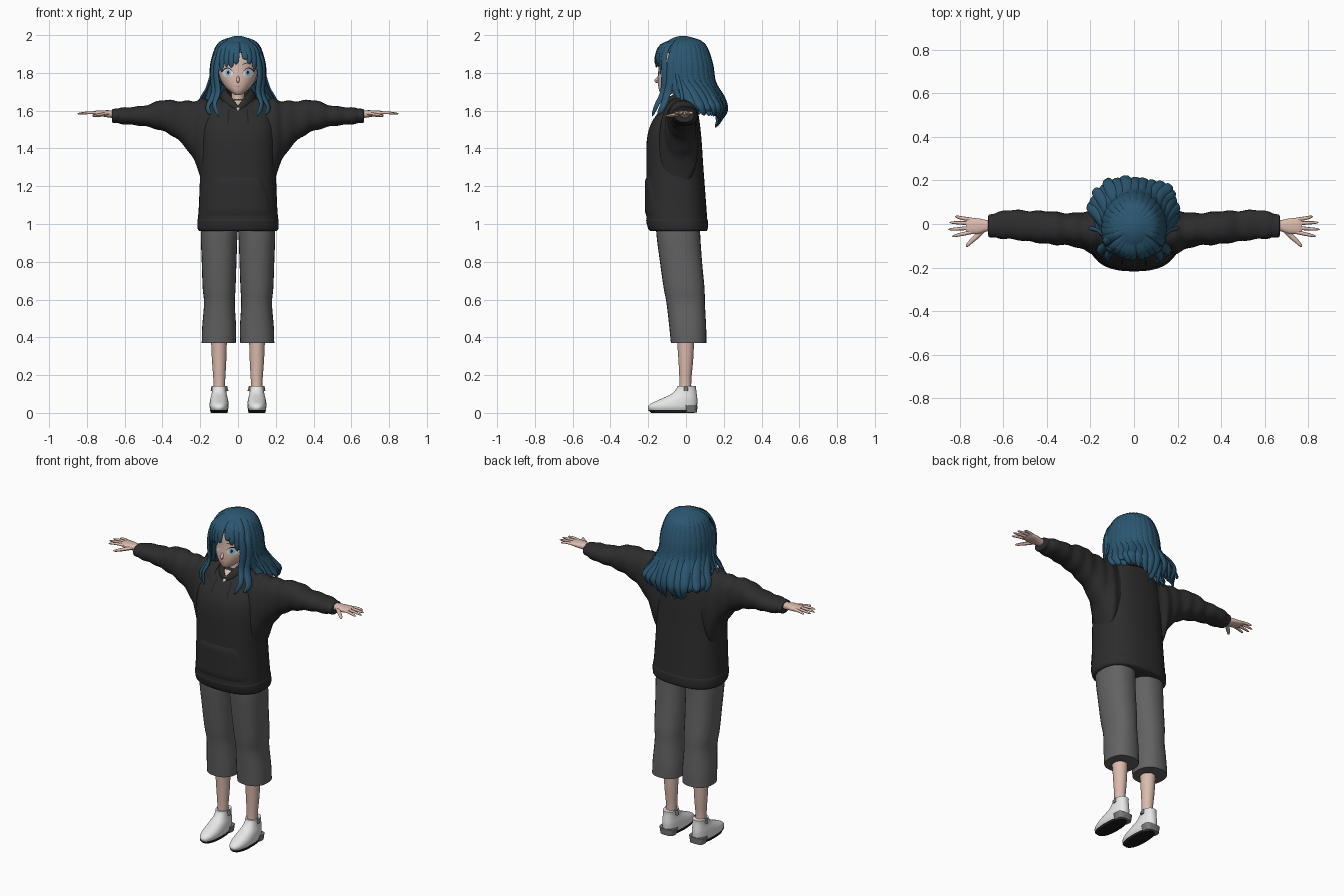
import bpy, bmesh, random
from math import sin, cos, pi, sqrt, copysign, radians
from mathutils import Vector
from mathutils.bvhtree import BVHTree

random.seed(4)
if "Cube" in bpy.data.objects:
    bpy.data.objects.remove(bpy.data.objects["Cube"])


def material(name, *rgb):
    m = bpy.data.materials.new(name)
    m.use_nodes = True
    m.diffuse_color = (*rgb, 1)
    m.node_tree.nodes["Principled BSDF"].inputs["Base Color"].default_value = (*rgb, 1)
    return m


HAIR = material("blue hair", .024, .095, .165)
SKIN = material("skin", .72, .5, .42)
HOODIE = material("charcoal fabric", .026, .026, .027)
TROUSERS = material("grey fabric", .125, .125, .125)
SHOE = material("white leather", .8, .8, .8)
HEEL = material("heel grey", .2, .2, .2)
DARK = material("near black", .012, .012, .014)
WHITE = material("eye white", .85, .88, .9)
IRIS = material("pale blue iris", .3, .55, .7)
LIP = material("lip", .45, .2, .17)


def build(name, bm, mat, mirror=False):
    """Turn a bmesh into a smooth object and return its ray tree."""
    me = bpy.data.meshes.new(name)
    bm.to_mesh(me)
    bm.free()
    me.materials.append(mat)
    me.polygons.foreach_set("use_smooth", [True] * len(me.polygons))
    me.set_sharp_from_angle(angle=radians(50))
    ob = bpy.data.objects.new(name, me)
    bpy.context.collection.objects.link(ob)
    if mirror:
        ob.modifiers.new("mirror", 'MIRROR').use_mirror_merge = False
    return BVHTree.FromPolygons([v.co.copy() for v in me.vertices],
                                [tuple(p.vertices) for p in me.polygons])


def smooth(rows, n=4):
    """Catmull-Rom resampling of points or ring measurements."""
    out, last = [], len(rows) - 1
    for i in range(last):
        a, b, c, d = [Vector(rows[max(0, min(k, last))]) for k in range(i - 1, i + 3)]
        for j in range(n):
            t = j / n
            out.append((b * 2 + (c - a) * t + (a * 2 - b * 5 + c * 4 - d) * t * t
                        + (b * 3 - a - c * 3 + d) * t ** 3) * .5)
    return out + [Vector(rows[last])]


def skin(bm, loops):
    vs = [[bm.verts.new(p) for p in loop] for loop in loops]
    n = len(vs[0])
    for a, b in zip(vs, vs[1:]):
        for k in range(n):
            bm.faces.new((a[k], a[(k + 1) % n], b[(k + 1) % n], b[k]))
    bm.faces.new(vs[0])
    bm.faces.new(vs[-1])
    bmesh.ops.recalc_face_normals(bm, faces=bm.faces[:])


def loft(name, mat, rings, axis='z', power=2.0, mirror=False, ripple=0, n=4, sides=28):
    """Rings are (position, u min, u max, v min, v max)."""
    loops = []
    for p, u0, u1, v0, v1 in smooth(rings, n):
        s, loop = 1 + ripple * sin(p * 75), []
        for k in range(sides):
            c, d = cos(2 * pi * k / sides), sin(2 * pi * k / sides)
            u = (u0 + u1) / 2 + s * (u1 - u0) / 2 * copysign(abs(c) ** (2 / power), c)
            v = (v0 + v1) / 2 + s * (v1 - v0) / 2 * copysign(abs(d) ** (2 / power), d)
            loop.append((u, v, p) if axis == 'z' else (p, u, v))
        loops.append(loop)
    bm = bmesh.new()
    skin(bm, loops)
    return build(name, bm, mat, mirror)


def tube(bm, pts, width, thick, shape, ref, sides=8):
    """Flattened tube along a path; shape(s) scales it from root to tip."""
    path, loops = smooth(pts), []
    last = len(path) - 1
    for i, p in enumerate(path):
        t = (path[min(i + 1, last)] - path[max(i - 1, 0)]).normalized()
        r = ref(p)
        nrm = (r - t * r.dot(t)).normalized()
        side, f = t.cross(nrm), max(shape(i / last), .05)
        loops.append([p + side * cos(2 * pi * k / sides) * width * f
                      + nrm * sin(2 * pi * k / sides) * thick * f for k in range(sides)])
    skin(bm, loops)


def patch(name, mat, tree, fn, lift, nu=20, nv=4, tuck=False, mirror=False):
    """Thin plate laid on the front of a surface."""
    bm, rows = bmesh.new(), []
    for i in range(nu + 1):
        row = []
        for j in range(nv + 1):
            x, z = fn(i / nu, j / nv)
            hit = tree.ray_cast(Vector((x, -1, z)), Vector((0, 1, 0)))[0]
            edge = tuck and (i in (0, nu) or j in (0, nv))
            row.append(bm.verts.new((x, (hit.y if hit else -.1) - (0 if edge else lift), z)))
        rows.append(row)
    for a, b in zip(rows, rows[1:]):
        for j in range(nv):
            bm.faces.new((a[j], b[j], b[j + 1], a[j + 1]))
    bmesh.ops.remove_doubles(bm, verts=bm.verts[:], dist=.00005)
    bm.normal_update()
    for f in bm.faces:
        if f.normal.y > 0:
            f.normal_flip()
    build(name, bm, mat, mirror)


def oval(cx, cz, rx, rz):
    return lambda u, v: (cx + v * rx * cos(2 * pi * u), cz + v * rz * sin(2 * pi * u))


# Hoodie body, hem, sleeves and cuffs
torso = loft("hoodie_body", HOODIE, [
    (.97, -.2, .2, -.18, .105), (1.0, -.213, .213, -.207, .113), (1.1, -.207, .207, -.21, .107),
    (1.3, -.2, .2, -.21, .092), (1.45, -.2, .2, -.207, .082), (1.54, -.19, .19, -.18, .072),
    (1.62, -.15, .15, -.12, .06), (1.66, -.09, .09, -.08, .05)], power=2.5, sides=40)
loft("hoodie_hem", HOODIE, [(.962, -.205, .205, -.188, .108), (.975, -.214, .214, -.2, .115),
                            (1.02, -.215, .215, -.211, .115), (1.035, -.205, .205, -.2, .105)],
     power=2.5, sides=40)
loft("sleeves", HOODIE, [
    (.08, -.15, .05, 1.25, 1.66), (.17, -.14, .06, 1.2, 1.66), (.21, -.13, .06, 1.28, 1.657),
    (.24, -.115, .055, 1.35, 1.653), (.29, -.1, .05, 1.42, 1.65), (.36, -.095, .055, 1.475, 1.655),
    (.41, -.09, .06, 1.495, 1.655), (.48, -.08, .06, 1.515, 1.63), (.56, -.07, .065, 1.525, 1.62),
    (.62, -.065, .055, 1.53, 1.615), (.65, -.055, .045, 1.54, 1.608)],
     'x', 2.2, True, .035, 5)
loft("cuffs", HOODIE, [(.62, -.055, .04, 1.537, 1.61), (.635, -.062, .045, 1.535, 1.612),
                       (.665, -.06, .043, 1.537, 1.608), (.668, -.045, .03, 1.55, 1.6)],
     'x', mirror=True)

# Hood collar, drawstrings, neckline and pocket
bm = bmesh.new()
tube(bm, [(.0, -.125, 1.605), (.035, -.105, 1.64), (.065, -.05, 1.665), (.075, .02, 1.675),
          (.05, .07, 1.665), (-.002, .09, 1.655)], .035, .018,
     lambda s: .3 + .9 * min(1, s * 1.6), lambda p: Vector((p.x, p.y + .02, .03)), 12)
build("hood", bm, HOODIE, True)
patch("neckline", SKIN, torso, lambda u, v: ((2 * v - 1) * .04 * u, 1.6 + .055 * u), .004)
patch("drawstrings", DARK, torso, lambda u, v: (.046 + .006 * v + .005 * u, 1.61 - .075 * u),
      .005, mirror=True)
patch("front_pocket", HOODIE, torso,
      lambda u, v: ((2 * u - 1) * (.18 - .065 * v ** 2), 1.045 + .2 * v), .007, 24, 10, True)

# Trousers, legs and shoes
loft("trouser_legs", TROUSERS, [
    (.37, .012, .192, -.08, .108), (.45, .01, .19, -.088, .107), (.58, .017, .18, -.103, .1),
    (.66, .013, .187, -.118, .098), (.8, .008, .192, -.138, .085), (.95, .002, .197, -.157, .075),
    (1.06, -.01, .19, -.16, .075)], power=2.3, mirror=True)
loft("legs", SKIN, [(.1, .07, .13, -.038, .03), (.17, .068, .13, -.035, .028),
                    (.28, .062, .138, -.04, .038), (.42, .058, .144, -.05, .045)], mirror=True)
loft("shoes", SHOE, [
    (.012, .057, .143, -.195, .05), (.03, .05, .15, -.202, .057), (.05, .05, .15, -.185, .06),
    (.075, .054, .146, -.13, .06), (.1, .06, .14, -.078, .057), (.125, .063, .137, -.053, .054),
    (.142, .062, .138, -.045, .054)], power=2.3, mirror=True)
loft("soles", DARK, [(0, .056, .144, -.185, .045), (.014, .052, .148, -.2, .052)],
     power=2.3, mirror=True, n=1)
loft("shoe_heels", HEEL, [(.001, .056, .144, -.005, .058), (.04, .049, .151, -.015, .061)],
     power=3, mirror=True, n=1)
loft("shoe_tabs", HEEL, [(.115, .05, .145, -.012, .012), (.143, .058, .14, -.012, .012)],
     power=4, mirror=True, n=1)

# Hands
loft("palms", SKIN, [(.6, -.03, .02, 1.56, 1.6), (.67, -.033, .018, 1.562, 1.602),
                     (.71, -.045, .025, 1.568, 1.602), (.75, -.045, .028, 1.573, 1.6),
                     (.77, -.038, .024, 1.58, 1.596)], 'x', 2.4, True)
bm = bmesh.new()
up = lambda p: Vector((0, 0, 1))
for y, tip, spread in ((-.037, .835, -.02), (-.017, .853, -.008), (.003, .848, .004), (.02, .82, .015)):
    tube(bm, [(.745, y, 1.588), (.79, y + spread * .5, 1.589), (tip, y + spread, 1.583)],
         .0095, .0085, lambda s: sqrt(max(0, 1 - s ** 5)) * (1 - .25 * s), up)
tube(bm, [(.69, -.025, 1.583), (.725, -.06, 1.578), (.75, -.083, 1.574), (.77, -.105, 1.572)],
     .013, .011, lambda s: sqrt(max(0, 1 - s ** 5)) * (1 - .3 * s), up)
build("fingers", bm, SKIN, True)

# Head and neck
head = loft("head", SKIN, [
    (1.684, -.015, .015, -.128, -.09), (1.7, -.04, .04, -.14, -.04), (1.73, -.071, .071, -.147, .01),
    (1.77, -.094, .094, -.149, .05), (1.82, -.104, .104, -.146, .08), (1.88, -.105, .105, -.143, .1),
    (1.94, -.085, .085, -.115, .08), (1.975, -.04, .04, -.06, .04)], sides=40)
loft("neck", SKIN, [(1.59, -.05, .05, -.09, .04), (1.64, -.036, .036, -.07, .025),
                    (1.73, -.036, .036, -.065, .025)])
bm = bmesh.new()
tube(bm, [(0, -.14, 1.79), (0, -.152, 1.768), (0, -.16, 1.757), (0, -.148, 1.748)], .009, .008,
     lambda s: .3 + .7 * sin(pi * s), lambda p: Vector((0, -1, .2)))
build("nose", bm, SKIN)

# Face details
patch("eye_whites", WHITE, head, oval(.054, 1.8, .029, .022), .002, mirror=True)
patch("irises", IRIS, head, oval(.052, 1.801, .015, .021), .0035, mirror=True)
patch("pupils", DARK, head, oval(.052, 1.802, .006, .01), .005, mirror=True)
patch("eyelashes", DARK, head,
      lambda u, v: (.022 + .066 * u, 1.8 + .023 * sin(pi * u) + v * .007 * (.3 + u)), .005, mirror=True)
patch("eyebrows", HAIR, head,
      lambda u, v: (.025 + .06 * u, 1.842 + .01 * sin(pi * u * .8) + v * .005), .004, mirror=True)
patch("mouth", LIP, head, lambda u, v: (.034 * (u - .5), 1.725 + .004 * v * sin(pi * u)), .003)

# Scalp cap with an opening for the face
bm = bmesh.new()
bmesh.ops.create_uvsphere(bm, u_segments=36, v_segments=24, radius=1)
for v in bm.verts:
    v.co = (v.co.x * .13, v.co.y * .14 - .015, v.co.z * .146 + 1.85)
face_hole = [f for f in bm.faces if f.calc_center_median().y < -.05 and f.calc_center_median().z < 1.91]
bmesh.ops.delete(bm, geom=face_hole, context='FACES')
build("hair_cap", bm, HAIR)

# Hanging locks around the back and sides, in two layers
outward = lambda p: Vector((p.x, p.y + .015, max(p.z - 1.83, 0) + .001))
taper = lambda s: min(1, .35 + 2 * s) * sqrt(max(0, 1 - s ** 4))
bm = bmesh.new()
for count, size in ((19, 1.0), (16, .93)):
    for i in range(count):
        a = -1.95 + 3.9 * i / (count - 1)
        sx, cy, side = sin(a), cos(a), abs(sin(a))
        j = [random.uniform(-1, 1) for _ in range(4)]
        flare = size * (1 + .07 * j[0])
        tube(bm, [(.02 * sx, .02 * cy - .01, 1.988),
                  (.1 * sx, .107 * cy - .015, 1.952),
                  (.134 * sx * size, .145 * cy * size - .015, 1.85),
                  (.142 * sx * size, .155 * cy * size - .008, 1.75),
                  (.172 * sx * flare + .006 * j[1], .17 * cy * flare + .012 + .03 * side, 1.67),
                  (.2 * sx * flare + .012 * j[2], .18 * cy * flare + .015 + .055 * side, 1.6 + .02 * side),
                  (.185 * sx * flare + .02 * j[3], .14 * cy * flare + .02 + .07 * side,
                   1.515 + .075 * side + .02 * j[1])], .029, .013, taper, outward)
build("back_locks", bm, HAIR)

# Fringe and long locks framing the face
bm = bmesh.new()
for x, z in ((-.105, 1.76), (-.085, 1.805), (-.06, 1.83), (-.035, 1.825), (-.01, 1.845),
             (.038, 1.87), (.06, 1.845), (.085, 1.81), (.105, 1.76)):
    k = sqrt(1 - (x / .15) ** 2)
    tube(bm, [(x * .3, -.04, 1.985), (x * .75, -.13 * k, 1.945), (x, -.158 * k, 1.89),
              (x * 1.03, -.162 * k, z)], .02, .008, taper, outward)
build("fringe", bm, HAIR)
bm = bmesh.new()
tube(bm, [(.05, -.08, 1.965), (.1, -.115, 1.9), (.116, -.115, 1.8), (.107, -.122, 1.7),
          (.125, -.155, 1.63), (.1, -.18, 1.57)], .02, .011, taper, outward)
tube(bm, [(.06, -.05, 1.97), (.125, -.08, 1.88), (.13, -.085, 1.76), (.128, -.1, 1.69),
          (.16, -.125, 1.62), (.145, -.15, 1.58)], .024, .012, taper, outward)
tube(bm, [(.1, -.06, 1.93), (.14, -.05, 1.8), (.165, -.03, 1.72), (.2, -.02, 1.66),
          (.205, -.03, 1.62)], .01, .007, taper, outward)
build("face_locks", bm, HAIR, True)
